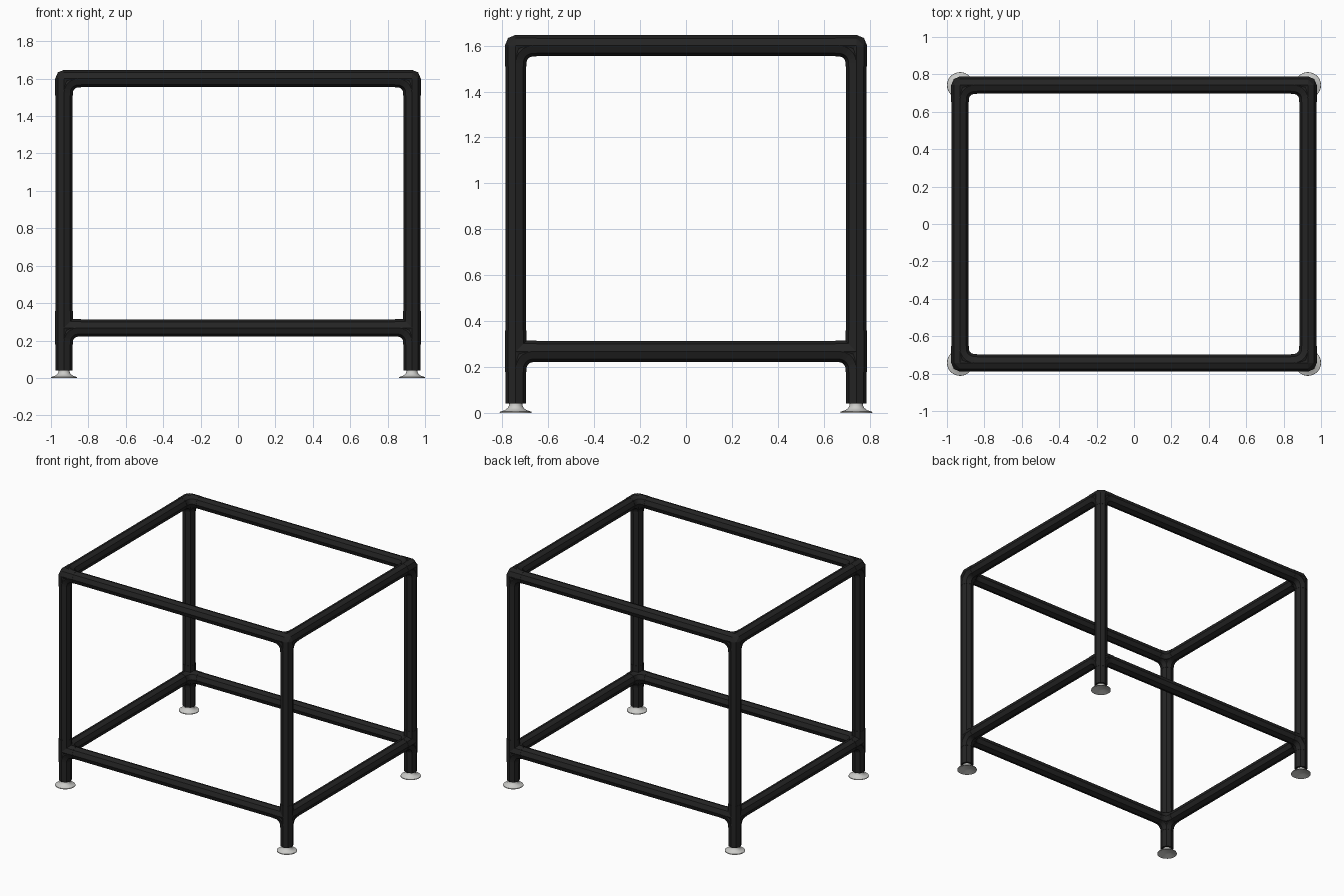
import bpy, bmesh, math
from mathutils import Vector

cube = bpy.data.objects.get("Cube")
if cube:
    bpy.data.objects.remove(cube, do_unlink=True)

PX, PY = 0.93, 0.742            # post centres
LOW, TOP, FOOT = 0.268, 1.60, 0.04
PIPE_R, JOINT_R, REACH, BEND = 0.0455, 0.0472, 0.09, 0.075
SIDES = 8
X, Y, Z = Vector((1, 0, 0)), Vector((0, 1, 0)), Vector((0, 0, 1))


def material(name, color, rough):
    m = bpy.data.materials.new(name)
    m.use_nodes = True
    m.diffuse_color = (*color, 1)
    node = m.node_tree.nodes["Principled BSDF"]
    node.inputs["Base Color"].default_value = (*color, 1)
    node.inputs["Roughness"].default_value = rough
    return m


black = material("black", (0.017, 0.017, 0.017), 0.6)
steel = material("light steel", (0.6, 0.6, 0.58), 0.5)


def finish(name, bm, mat):
    bmesh.ops.recalc_face_normals(bm, faces=bm.faces)
    mesh = bpy.data.meshes.new(name)
    bm.to_mesh(mesh)
    bm.free()
    mesh.materials.append(mat)
    obj = bpy.data.objects.new(name, mesh)
    bpy.context.collection.objects.link(obj)
    return obj


def ring(bm, centre, u, v, r):
    steps = [2 * math.pi * i / SIDES for i in range(SIDES)]
    return [bm.verts.new(centre + u * r * math.cos(a) + v * r * math.sin(a)) for a in steps]


def loft(bm, rings):
    for a, b in zip(rings, rings[1:]):
        for i in range(SIDES):
            j = (i + 1) % SIDES
            bm.faces.new((a[i], a[j], b[j], b[i]))
    bm.faces.new(rings[0])
    bm.faces.new(rings[-1])


def tube(bm, start, end, r):
    d = (end - start).normalized()
    u = X if abs(d.x) < 0.5 else Y
    v = d.cross(u)
    loft(bm, [ring(bm, start, u, v, r), ring(bm, end, u, v, r)])


def elbow(bm, centre, d1, d2, r):
    # quarter bend from arm d1 to arm d2, giving the inner fillet
    pivot = centre + (d1 + d2) * BEND
    rings = []
    for k in range(6):
        a = math.pi / 2 * k / 5
        radial = -d2 * math.cos(a) - d1 * math.sin(a)
        rings.append(ring(bm, pivot + radial * BEND, radial, d1.cross(d2), r))
    loft(bm, rings)


def pipe(name, start, end):
    bm = bmesh.new()
    tube(bm, start, end, PIPE_R)
    finish(name, bm, black)


def fitting(name, centre, sx, sy, through):
    bm = bmesh.new()
    # faceted cap at the meeting point
    cap = []
    for u, v in ((X, Y), (Y, Z), (Z, X)):
        cap += ring(bm, centre, u, v, JOINT_R)
    bmesh.ops.convex_hull(bm, input=cap)
    arms = [X * -sx, Y * -sy, -Z]
    for d in arms + ([Z] if through else []):
        tube(bm, centre, centre + d * REACH, JOINT_R)
    for i in range(3):
        elbow(bm, centre, arms[i], arms[(i + 1) % 3], JOINT_R)
    finish(name, bm, black)


def foot(name, x, y):
    # flared, hollow-bottomed levelling foot
    profile = [(0.0, 0.016), (0.03, 0.016), (0.062, 0.001), (0.07, 0.0), (0.069, 0.005),
               (0.047, 0.012), (0.034, 0.022), (0.029, 0.034), (0.029, 0.046), (0.0, 0.046)]
    bm = bmesh.new()
    pts = [bm.verts.new((r, 0, z)) for r, z in profile]
    edges = [bm.edges.new(p) for p in zip(pts, pts[1:])]
    bmesh.ops.spin(bm, geom=pts + edges, cent=(0, 0, 0), axis=Z, angle=2 * math.pi, steps=32)
    bmesh.ops.remove_doubles(bm, verts=bm.verts, dist=0.0002)
    obj = finish(name, bm, steel)
    obj.location = (x, y, 0)
    bpy.ops.object.select_all(action='DESELECT')
    obj.select_set(True)
    bpy.context.view_layer.objects.active = obj
    bpy.ops.object.shade_smooth_by_angle(angle=math.radians(40))


# posts, corner fittings and feet
for sx, xs in ((1, "left"), (-1, "right")):
    for sy, ys in ((-1, "front"), (1, "back")):
        tag = f"{ys}_{xs}"
        base = Vector((sx * PX, sy * PY, 0))
        pipe(f"{tag}_post", base + Z * FOOT, base + Z * (TOP - 0.02))
        fitting(f"{tag}_top_corner", base + Z * TOP, sx, sy, False)
        fitting(f"{tag}_lower_joint", base + Z * LOW, sx, sy, True)
        foot(f"{tag}_foot", base.x, base.y)

# horizontal rails
for z, level in ((LOW, "lower"), (TOP, "top")):
    for s, side in ((-1, "front"), (1, "back")):
        pipe(f"{level}_{side}_rail", Vector((-PX, s * PY, z)), Vector((PX, s * PY, z)))
    for s, side in ((1, "left"), (-1, "right")):
        pipe(f"{level}_{side}_rail", Vector((s * PX, -PY, z)), Vector((s * PX, PY, z)))
